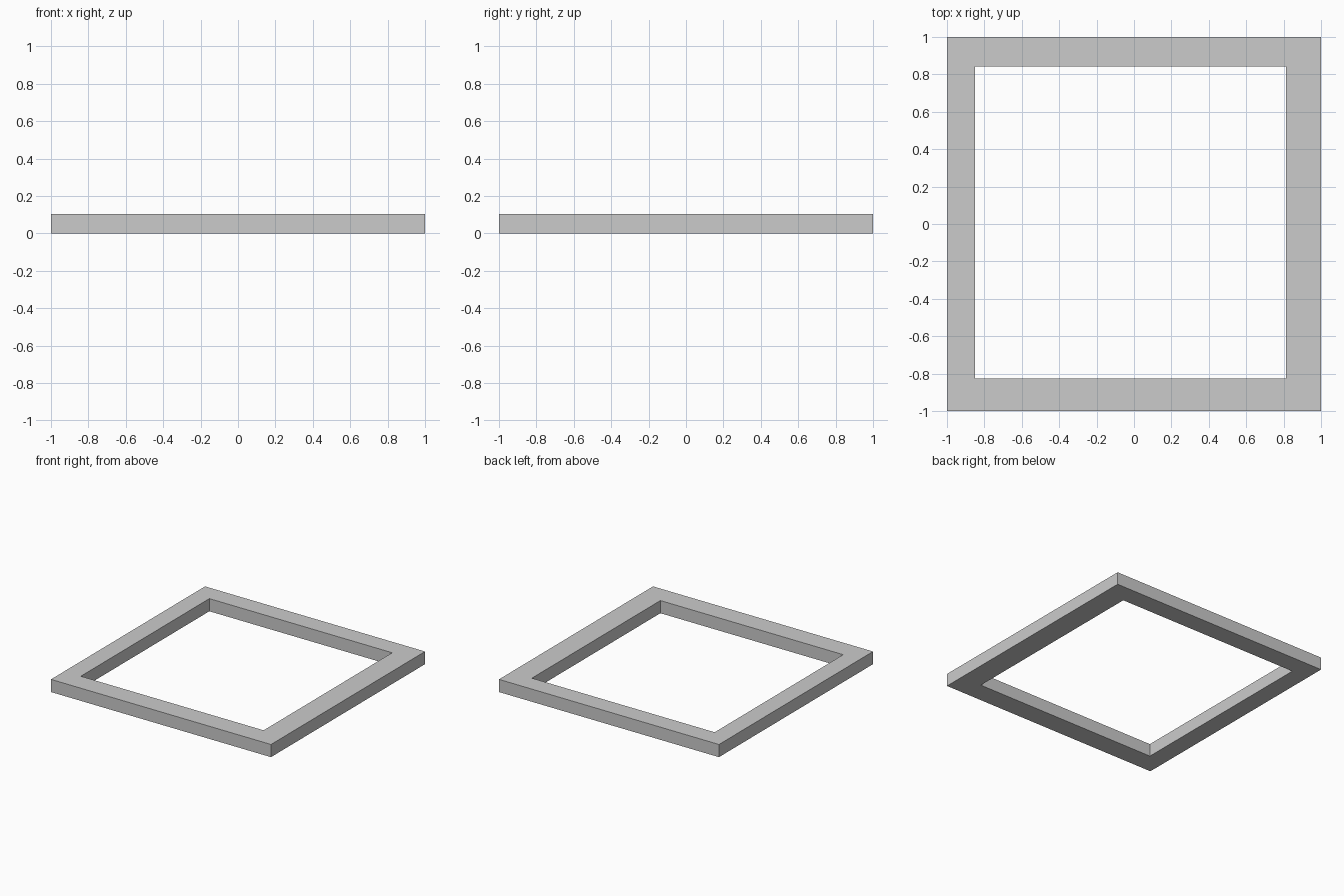
import bpy, bmesh

if "Cube" in bpy.data.objects:
    bpy.data.objects.remove(bpy.data.objects["Cube"])

HEIGHT = 0.104


def rectangle(x0, x1, y0, y1):
    return [(x0, y0), (x1, y0), (x1, y1), (x0, y1)]


# Square outline with a slightly off-centre opening
outer = rectangle(-1, 1, -1, 1)
inner = rectangle(-0.85, 0.812, -0.827, 0.842)

bm = bmesh.new()
out_v = [bm.verts.new((x, y, 0)) for x, y in outer]
in_v = [bm.verts.new((x, y, 0)) for x, y in inner]

# Four mitred border faces, raised into a solid frame
border = []
for i in range(4):
    j = (i + 1) % 4
    border.append(bm.faces.new((out_v[i], out_v[j], in_v[j], in_v[i])))
raised = bmesh.ops.extrude_face_region(bm, geom=border, use_keep_orig=True)
top = [v for v in raised["geom"] if isinstance(v, bmesh.types.BMVert)]
bmesh.ops.translate(bm, verts=top, vec=(0, 0, HEIGHT))
bmesh.ops.recalc_face_normals(bm, faces=bm.faces)

mesh = bpy.data.meshes.new("square_frame")
bm.to_mesh(mesh)
bm.free()
bpy.context.collection.objects.link(bpy.data.objects.new("square_frame", mesh))
